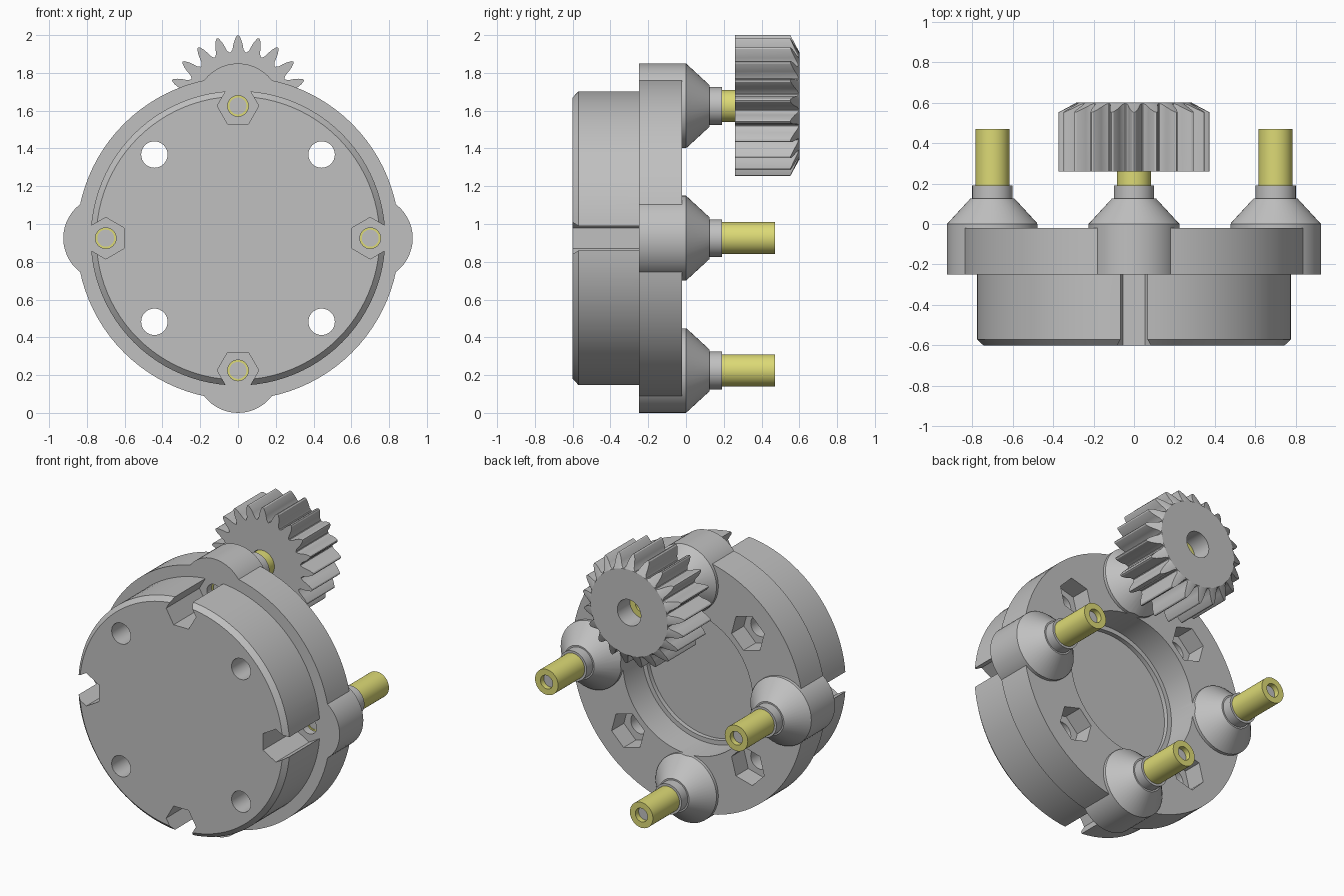
import bpy, bmesh
from math import cos, sin, pi, radians

cube = bpy.data.objects.get("Cube")
if cube:
    bpy.data.objects.remove(cube, do_unlink=True)


def material(name, rgb):
    m = bpy.data.materials.new(name)
    m.use_nodes = True
    m.diffuse_color = (*rgb, 1)
    m.node_tree.nodes["Principled BSDF"].inputs["Base Color"].default_value = (*rgb, 1)
    return m


GREY = material("grey_plastic", (0.53, 0.53, 0.53))
YELLOW = material("yellow_tube", (0.72, 0.70, 0.18))
MID = 0.925      # height of the housing axis
REACH = 0.70     # distance of the bosses from the axis


def polar(r, a, cx=0, cz=MID):
    return cx + r * cos(a), cz + r * sin(a)


def finish(name, bm, mat):
    bmesh.ops.recalc_face_normals(bm, faces=bm.faces)
    mesh = bpy.data.meshes.new(name)
    bm.to_mesh(mesh)
    bm.free()
    mesh.materials.append(mat)
    ob = bpy.data.objects.new(name, mesh)
    bpy.context.collection.objects.link(ob)
    return ob


def skin(bm, rings, closed=False):
    """Join rings of vertices with quads, closing the ends or the loop."""
    n = len(rings[0])
    pairs = list(zip(rings, rings[1:])) + ([(rings[-1], rings[0])] if closed else [])
    for a, b in pairs:
        for i in range(n):
            j = (i + 1) % n
            bm.faces.new((a[i], a[j], b[j], b[i]))
    if not closed:
        bm.faces.new(rings[0])
        bm.faces.new(rings[-1])


def lathe(name, profile, centre=(0, MID), sides=48, turn=0, closed=False, mat=GREY):
    """Spin (radius, y) points about an axis along y."""
    bm = bmesh.new()
    rings = []
    for r, y in profile:
        ring = []
        for i in range(sides):
            x, z = polar(r, turn + 2 * pi * i / sides, *centre)
            ring.append(bm.verts.new((x, y, z)))
        rings.append(ring)
    skin(bm, rings, closed)
    return finish(name, bm, mat)


def activate(ob):
    bpy.ops.object.select_all(action='DESELECT')
    ob.select_set(True)
    bpy.context.view_layer.objects.active = ob


def combine(target, tool, operation):
    mod = target.modifiers.new(operation.lower(), 'BOOLEAN')
    mod.operation = operation
    mod.solver = 'EXACT'
    mod.object = tool
    activate(target)
    bpy.ops.object.modifier_apply(modifier=mod.name)
    bpy.data.objects.remove(tool, do_unlink=True)


def smooth(ob, angle=30):
    activate(ob)
    bpy.ops.object.shade_smooth_by_angle(angle=radians(angle))


# Housing: chamfered drum with a wider flange behind it
housing = lathe("housing", [(0.75, -0.6), (0.78, -0.57), (0.78, -0.25),
                            (0.855, -0.25), (0.855, -0.02)], sides=96)

quarter = [k * pi / 2 for k in range(4)]

# Conical bosses that bulge out of the flange
for a in quarter:
    boss = lathe("boss", [(0.225, -0.25), (0.225, 0), (0.11, 0.125),
                          (0.1, 0.125), (0.1, 0.19)], polar(REACH, a))
    combine(housing, boss, 'UNION')

# Stepped round recess in the back
recess = lathe("recess_cutter", [(0.45, -0.25), (0.45, -0.22), (0.48, -0.22),
                                 (0.48, 0.1)], sides=96)
combine(housing, recess, 'DIFFERENCE')

for a in quarter:
    # Hexagonal front pocket, open at the rim, with a screw hole in its floor
    spot = polar(REACH, a)
    combine(housing, lathe("pocket_cutter", [(0.11, -0.7), (0.11, -0.25)],
                           spot, 6, a + pi / 6), 'DIFFERENCE')
    combine(housing, lathe("screw_cutter", [(0.055, -0.3), (0.055, -0.19)],
                           spot, 32), 'DIFFERENCE')
    # Diagonal through hole with a hexagonal nut pocket at the back
    d = a + pi / 4
    spot = polar(0.626, d)
    combine(housing, lathe("hole_cutter", [(0.07, -0.7), (0.07, 0.1)],
                           spot, 32), 'DIFFERENCE')
    combine(housing, lathe("nut_cutter", [(0.125, -0.15), (0.125, 0.1)],
                           spot, 6, d + pi / 6), 'DIFFERENCE')
smooth(housing)

# Tubes on the bosses, each with a screw inside
for side, a in zip(("left", "top", "right", "bottom"), quarter):
    spot = polar(REACH, a)
    tube = lathe(side + "_tube", [(0.045, -0.2), (0.085, -0.2), (0.085, 0.47),
                                  (0.045, 0.47)], spot, 40, closed=True, mat=YELLOW)
    screw = lathe(side + "_screw", [(0.045, -0.195), (0.045, 0.435)], spot, 40)
    smooth(tube)
    smooth(screw)

# Gear: tooth outline extruded, with the teeth bevelled down to the root at the back
TEETH, ROOT, TIP = 21, 0.285, 0.375
FRONT, BACK = 0.26, 0.6
flank = [(0.050, ROOT), (0.037, 0.30), (0.031, 0.325), (0.022, 0.35), (0.010, 0.37)]
tooth = [(-w, r) for w, r in flank] + [(0, TIP)] + [(w, r) for w, r in reversed(flank)]
outline = []
for t in range(TEETH):
    for w, r in tooth:
        # negative w first keeps the outline running clockwise from the top
        outline.append((pi / 2 - 2 * pi * t / TEETH - w / r * 0.8, r))
    # reorder this tooth so that its angles decrease steadily
    n = len(tooth)
    outline[-n:] = sorted(outline[-n:], reverse=True)

bm = bmesh.new()
hub = (0, MID + REACH)
rings = [[], [], []]
for a, r in outline:
    bevel = 0.045 * (r - ROOT) / (TIP - ROOT)
    for ring, radius, y in zip(rings, (r, r, ROOT), (FRONT, BACK - 0.003 - bevel, BACK)):
        x, z = polar(radius, a, *hub)
        ring.append(bm.verts.new((x, y, z)))
skin(bm, rings)
gear = finish("gear", bm, GREY)
combine(gear, lathe("bore_cutter", [(0.087, 0.1), (0.087, 0.8)], hub, 40), 'DIFFERENCE')
smooth(gear, 25)
